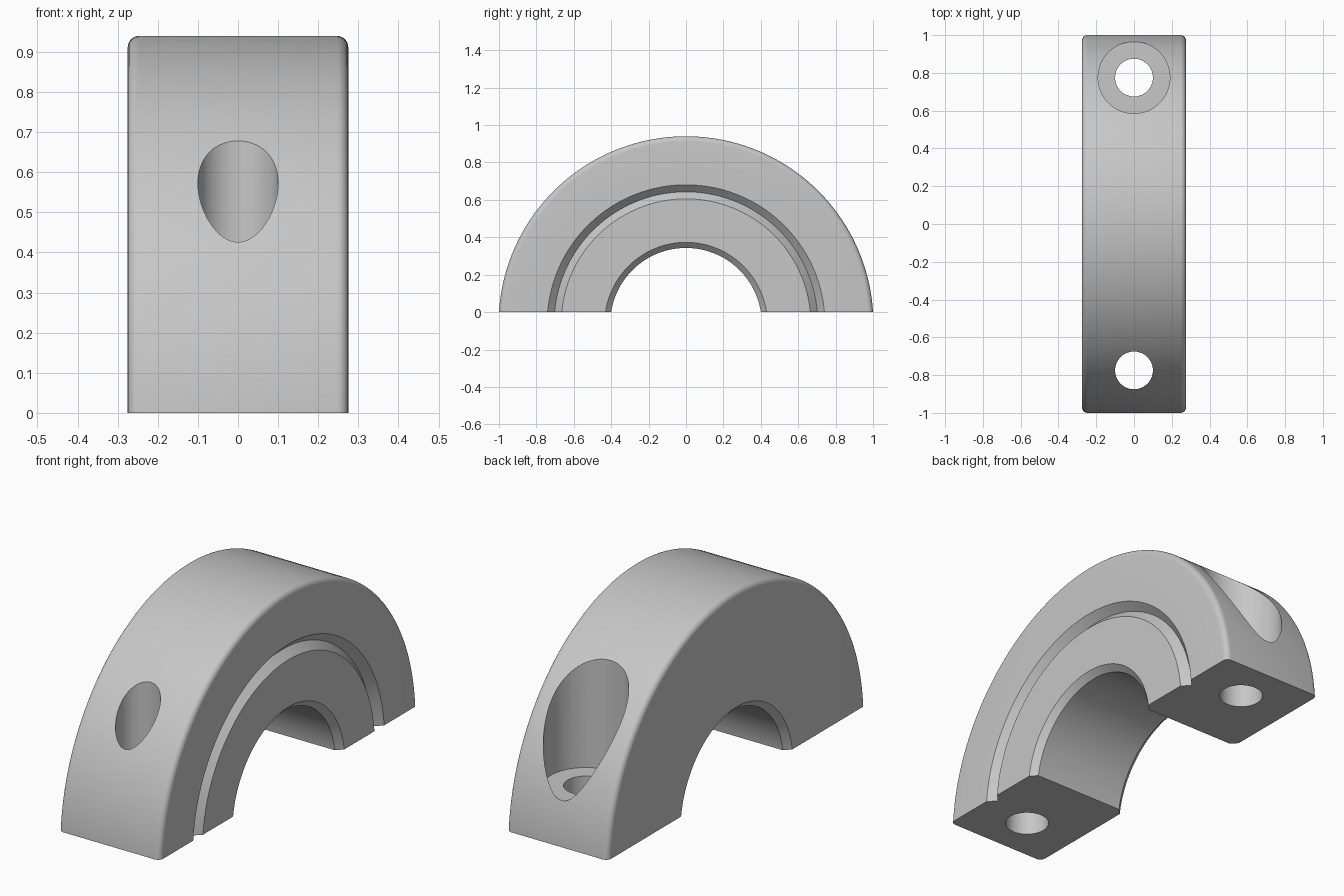
import bpy, bmesh
from math import sin, cos, pi, radians
from mathutils import Matrix, Vector

if "Cube" in bpy.data.objects:
    bpy.data.objects.remove(bpy.data.objects["Cube"], do_unlink=True)

HALF = 0.275                  # half thickness along x
AXIS_Z = -0.062               # ring axis sits just under the split plane
R_OUT, R_IN = 1.002, 0.405
FILLET, CHAMFER = 0.028, 0.03
GROOVE_R, GROOVE = 0.705, 0.0375
BOLT_Y, BOLT_R = 0.775, 0.10
SEAT_R, SEAT_Z = 0.19, 0.21

metal = bpy.data.materials.new("light grey metal")
metal.use_nodes = True
grey = (0.57, 0.57, 0.57, 1)
metal.diffuse_color = grey
metal.node_tree.nodes["Principled BSDF"].inputs["Base Color"].default_value = grey


def make_object(name, bm):
    bmesh.ops.recalc_face_normals(bm, faces=bm.faces)
    mesh = bpy.data.meshes.new(name)
    bm.to_mesh(mesh)
    bm.free()
    mesh.materials.append(metal)
    obj = bpy.data.objects.new(name, mesh)
    bpy.context.collection.objects.link(obj)
    return obj


def fillet(side):
    """Rounded outer corner as (x, radius) points, from side face to rim."""
    cx, cr = HALF - FILLET, R_OUT - FILLET
    return [(side * (cx + FILLET * cos(a)), cr + FILLET * sin(a))
            for a in (i * pi / 12 for i in range(7))]


def cylinder(name, y, radius, z0, z1):
    bm = bmesh.new()
    bmesh.ops.create_cone(bm, cap_ends=True, segments=64, radius1=radius,
                          radius2=radius, depth=z1 - z0,
                          matrix=Matrix.Translation((0, y, (z0 + z1) / 2)))
    obj = make_object(name, bm)
    obj.hide_render = True
    return obj


# Ring cross-section: chamfered bore, V groove on one side, rounded rim
section = [(HALF - CHAMFER, R_IN), (HALF, R_IN + CHAMFER),
           (HALF, GROOVE_R - GROOVE), (HALF - GROOVE, GROOVE_R),
           (HALF, GROOVE_R + GROOVE)]
section += fillet(1) + fillet(-1)[::-1]
section += [(-HALF, R_IN + CHAMFER), (CHAMFER - HALF, R_IN)]

# Sweep around the axis, then keep the half above the split plane
bm = bmesh.new()
verts = [bm.verts.new((x, 0, AXIS_Z - r)) for x, r in section]
edges = [bm.edges.new((a, b)) for a, b in zip(verts, verts[1:] + verts[:1])]
bmesh.ops.spin(bm, geom=verts + edges, cent=(0, 0, AXIS_Z), axis=(1, 0, 0),
               angle=2 * pi, steps=180)
bmesh.ops.remove_doubles(bm, verts=bm.verts, dist=1e-4)
bmesh.ops.bisect_plane(bm, geom=bm.verts[:] + bm.edges[:] + bm.faces[:],
                       plane_co=(0, 0, 0), plane_no=(0, 0, 1),
                       clear_inner=True)
bmesh.ops.holes_fill(bm, edges=[e for e in bm.edges if e.is_boundary], sides=0)
clamp = make_object("clamp_half", bm)

# Bolt holes through both feet, with a flat bolt seat at the back
cutters = [cylinder("front_bolt_cutter", -BOLT_Y, BOLT_R, -0.2, 1.2),
           cylinder("back_bolt_cutter", BOLT_Y, BOLT_R, -0.2, 1.2),
           cylinder("bolt_seat_cutter", BOLT_Y, SEAT_R, SEAT_Z, 1.3)]
bpy.context.view_layer.objects.active = clamp
clamp.select_set(True)
for cutter in cutters:
    mod = clamp.modifiers.new(cutter.name, 'BOOLEAN')
    mod.operation = 'DIFFERENCE'
    mod.solver = 'EXACT'
    mod.object = cutter
    bpy.ops.object.modifier_apply(modifier=mod.name)
    bpy.data.objects.remove(cutter, do_unlink=True)

bpy.ops.object.shade_smooth_by_angle(angle=radians(30))
